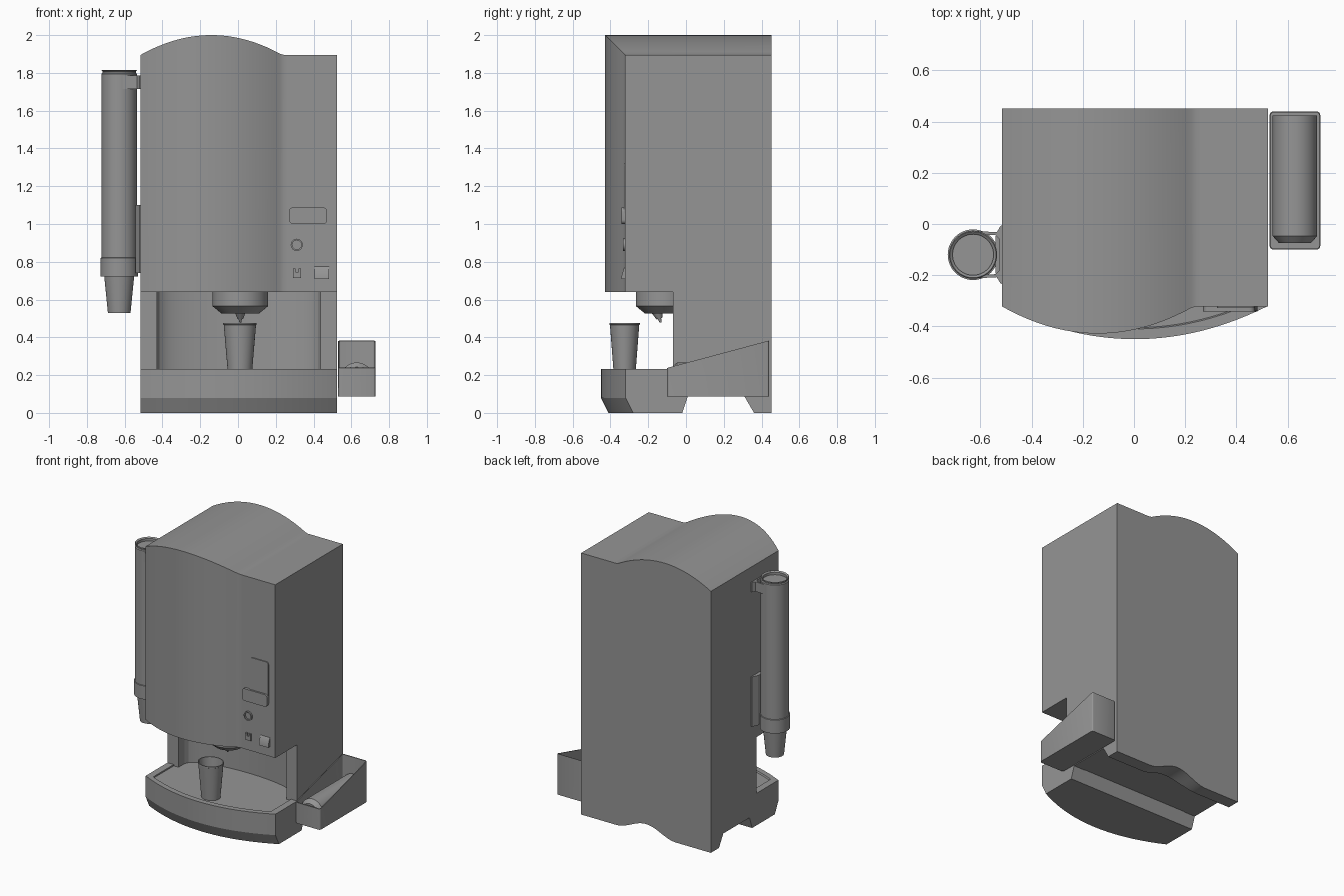
import bpy, bmesh, math
from mathutils import Matrix

if "Cube" in bpy.data.objects:
    bpy.data.objects.remove(bpy.data.objects["Cube"])

# Dark grey finish shared by all parts
grey = bpy.data.materials.new("dark_grey")
grey.diffuse_color = (0.3, 0.3, 0.3, 1)
grey.use_nodes = True
grey.node_tree.nodes["Principled BSDF"].inputs["Base Color"].default_value = grey.diffuse_color


def finish(name, bm):
    bmesh.ops.remove_doubles(bm, verts=bm.verts, dist=1e-5)
    bmesh.ops.recalc_face_normals(bm, faces=bm.faces)
    me = bpy.data.meshes.new(name)
    bm.to_mesh(me)
    bm.free()
    me.materials.append(grey)
    ob = bpy.data.objects.new(name, me)
    ob.location.x = 0.004
    bpy.context.collection.objects.link(ob)
    return ob


def loft(name, rings):
    """Bridge equal-length closed rings and cap the ends."""
    bm = bmesh.new()
    vs = [[bm.verts.new(p) for p in r] for r in rings]
    n = len(vs[0])
    for a, b in zip(vs, vs[1:]):
        for i in range(n):
            bm.faces.new((a[i], a[(i + 1) % n], b[(i + 1) % n], b[i]))
    bm.faces.new(vs[0])
    bm.faces.new(vs[-1])
    return finish(name, bm)


def sweep(name, stations, section):
    """Sections (y, z) that change along x; stations are (x, flag)."""
    return loft(name, [[(x, y, z) for y, z in section(x, f)] for x, f in stations])


def prism(name, outline, axis, lo, hi):
    """Extrude a 2D outline along an axis (remaining axes in xyz order)."""
    def put(p, d):
        v = list(p)
        v.insert('xyz'.index(axis), d)
        return v
    return loft(name, [[put(p, d) for p in outline] for d in (lo, hi)])


def lathe(name, profile, loc, scale=(1, 1, 1), rot=None, n=48):
    bm = bmesh.new()
    rows = [[bm.verts.new((r * math.cos(2 * math.pi * i / n),
                           r * math.sin(2 * math.pi * i / n), z)) for i in range(n)]
            for r, z in profile]
    for a, b in zip(rows, rows[1:]):
        for i in range(n):
            bm.faces.new((a[i], a[(i + 1) % n], b[(i + 1) % n], b[i]))
    bmesh.ops.scale(bm, vec=scale, verts=bm.verts)
    if rot:
        bmesh.ops.rotate(bm, matrix=Matrix.Rotation(rot[0], 3, rot[1]), verts=bm.verts)
    bmesh.ops.translate(bm, vec=loc, verts=bm.verts)
    return finish(name, bm)


def rounded(x0, x1, z0, z1, r, n=5):
    pts = []
    for k, (cx, cz) in enumerate([(x1 - r, z1 - r), (x0 + r, z1 - r), (x0 + r, z0 + r), (x1 - r, z0 + r)]):
        for i in range(n + 1):
            a = (k + i / n) * math.pi / 2
            pts.append((cx + r * math.cos(a), cz + r * math.sin(a)))
    return pts


# Cabinet: one bulge drives both the roof and the front
def bulge(x):
    return max(0, 1 - ((x + 0.145) / 0.375) ** 2) if x < 0.23 else 0


def stations(edge, half=0.52, n=52):
    xs = [(-half + 2 * half * i / n) for i in range(n + 1)]
    st = [(x, abs(x) < edge) for x in xs] + [(s * edge, f) for s in (-1, 1) for f in (0, 1)]
    return sorted(st, key=lambda s: (round(s[0], 6), s[1] if s[0] < 0 else -s[1]))


def cabinet(x, inside):
    b = bulge(x)
    yf, zt = -0.322 - 0.106 * b, 1.895 + 0.105 * b
    w = 0.0 + 0.12 * math.sqrt(max(0, 1 - (x / 0.431) ** 2)) if inside else -0.07
    foot = 0.07 * (0.5 + 0.5 * math.cos(math.pi * x / 0.24)) if abs(x) < 0.24 else 0
    return [(yf, 0.64), (yf, zt), (0.452, zt), (0.452, foot),
            (0.36 - 0.05 * foot / 0.086, foot), (0.31, 0.086), (w, 0.086), (w, 0.64)]


sweep("cabinet", stations(0.432), cabinet)


# Base with a shallow drip tray
def base(x, inside):
    yb = -0.32 - 0.13 * (1 - (x / 0.52) ** 2)
    d = 0.222 if inside else 0.232
    return [(yb + 0.04, 0), (yb, 0.08), (yb, 0.232), (yb + 0.04, 0.232), (yb + 0.045, d),
            (0.2, d), (0.2, 0.088), (0.01, 0.088), (-0.02, 0)]


sweep("base_tray", stations(0.47), base)


# Serving cup with a hollow inside
def cup(name, loc, rb, rt, h, scale=(1, 1, 1)):
    t = 0.006
    lathe(name, [(0, 0), (rb, 0), (rt - 0.003, h - 0.012), (rt, h - 0.01), (rt, h),
                 (rt - t, h), (rb - t, t), (0, t)], loc, scale)


cup("serving_cup", (0.006, -0.325, 0.223), 0.06, 0.082, 0.254, (1.08, 0.98, 1))

# Spout housing and nozzle
lathe("spout_housing", [(0, 0.525), (0.098, 0.525), (0.147, 0.565), (0.147, 0.65), (0, 0.65)],
      (0.008, -0.118, 0))
lathe("nozzle", [(0, 0.01), (0.03, 0.01), (0.016, -0.03), (0.01, -0.03), (0.005, -0.052), (0, -0.052)],
      (0.008, -0.15, 0.528), rot=(math.radians(18), 'X'), n=24)

# Cup dispenser tube
TX, TY = -0.633, -0.12
lathe("dispenser_tube", [(0, 0.75), (0.094, 0.75), (0.094, 1.795), (0.088, 1.8), (0.088, 1.808),
                         (0.094, 1.812), (0.09, 1.816), (0.08, 1.808), (0.08, 1.79), (0, 1.79)],
      (TX, TY, 0))
lathe("dispenser_collar", [(0, 0.722), (0.099, 0.722), (0.099, 0.82), (0.094, 0.822), (0, 0.822)], (TX, TY, 0))
lathe("dispenser_cup", [(0, 0.53), (0.06, 0.53), (0.08, 0.73), (0, 0.73)], (TX, TY, 0))

# Dispenser brackets: half outline mirrored about the tube centre
half = [(-0.518, -0.115), (-0.526, -0.112), (-0.54, -0.088), (-0.635, -0.093),
        (-0.635, -0.082), (-0.545, -0.076), (-0.53, -0.06)]
outline = [(x, TY + y) for x, y in half] + [(x, TY - y) for x, y in reversed(half)]
prism("upper_bracket", outline, 'z', 1.715, 1.785)
plate = [(-0.518, -0.115), (-0.526, -0.112), (-0.546, -0.07)]
prism("lower_bracket", [(x, TY + y) for x, y in plate] + [(x, TY - y) for x, y in reversed(plate)],
      'z', 0.74, 1.1)

# Side bin: sloped open box
ob = prism("side_bin", [(-0.1, 0.087), (-0.1, 0.238), (0.44, 0.383), (0.44, 0.087)], 'x', 0.526, 0.724)
bm = bmesh.new()
bm.from_mesh(ob.data)
upright = [e for e in bm.edges if abs((e.verts[0].co - e.verts[1].co).normalized().z) > 0.99]
bmesh.ops.bevel(bm, geom=upright, offset=0.014, segments=3, affect='EDGES', profile=0.5)
bm.normal_update()
top = max(bm.faces, key=lambda f: f.normal.z)
bmesh.ops.inset_region(bm, faces=[top], thickness=0.005)
new = bmesh.ops.extrude_face_region(bm, geom=[top])['geom']
if top.is_valid:
    bm.faces.remove(top)
for v in [g for g in new if isinstance(g, bmesh.types.BMVert)]:
    v.co.z = 0.1
bmesh.ops.recalc_face_normals(bm, faces=bm.faces)
bm.to_mesh(ob.data)
bm.free()

# Stack of lids lying in the bin
lathe("lid_stack", [(0, 0), (0.062, 0), (0.087, 0.028), (0.087, 0.5), (0, 0.5)],
      (0.625, -0.075, 0.18), rot=(-math.pi / 2, 'X'))

# Payment panel
prism("display_panel", rounded(0.32, 0.468, 1.04, 1.32, 0.015), 'y', -0.329, -0.3)
prism("panel_ledge", rounded(0.266, 0.468, 1.0, 1.088, 0.022), 'y', -0.342, -0.3)
lathe("button_ring", [(0.032, 0), (0.032, 0.014), (0.024, 0.014), (0.024, 0.004), (0, 0.004)],
      (0.307, -0.32, 0.89), rot=(math.pi / 2, 'X'), n=32)

# Key lock and coin return
prism("lock_plate", [(0.286, 0.715), (0.286, 0.765), (0.3, 0.765), (0.3, 0.745),
                     (0.316, 0.745), (0.316, 0.765), (0.33, 0.765), (0.33, 0.715)], 'y', -0.332, -0.3)
prism("coin_return", [(-0.3, 0.71), (-0.342, 0.71), (-0.34, 0.73), (-0.327, 0.77), (-0.322, 0.776),
                      (-0.3, 0.776)], 'x', 0.402, 0.478)

# Smooth shading with crisp edges
bpy.ops.object.select_all(action='SELECT')
bpy.context.view_layer.objects.active = ob
bpy.ops.object.shade_smooth_by_angle(angle=math.radians(24))
